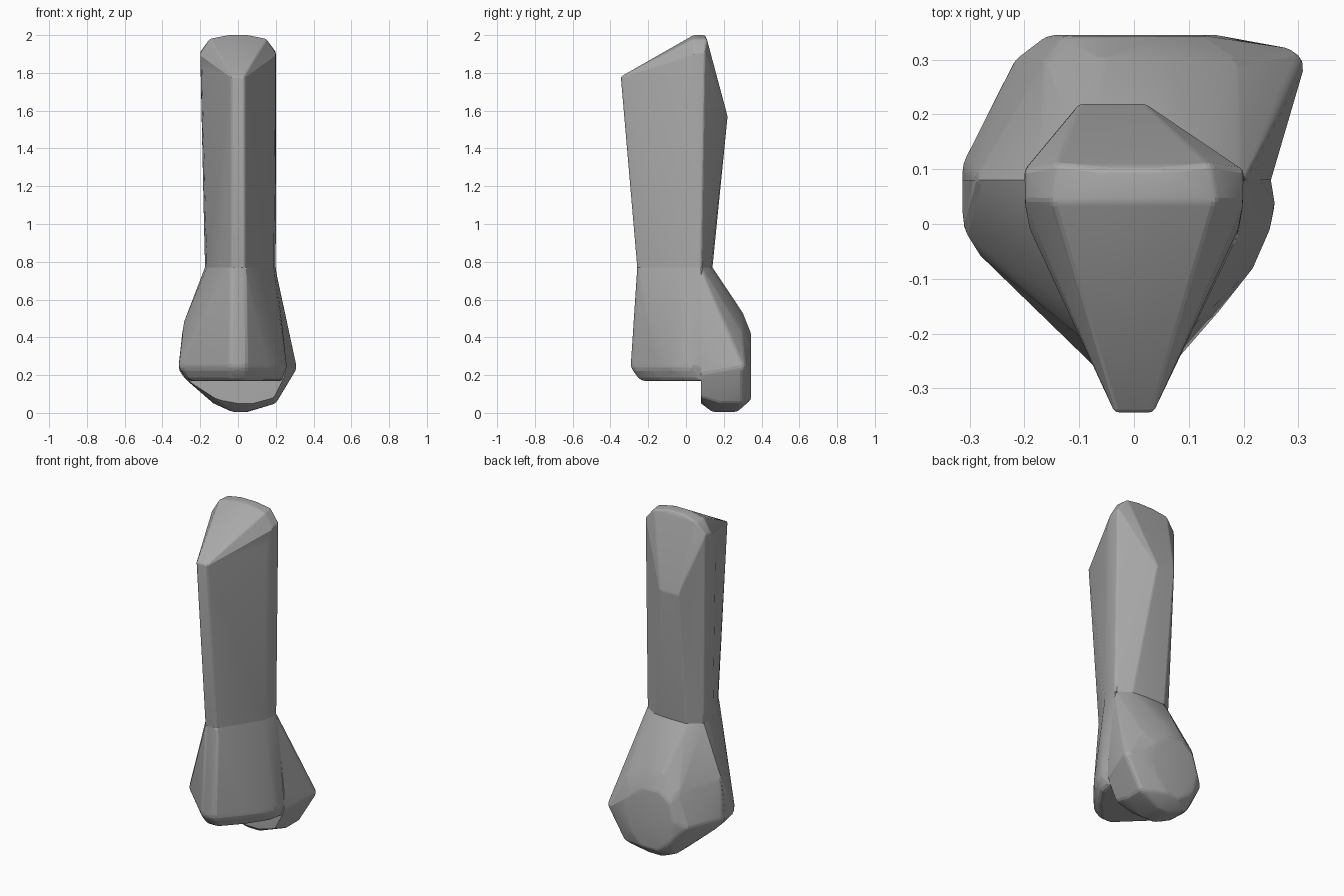
import bpy, bmesh
from math import radians

cube = bpy.data.objects.get("Cube")
if cube:
    bpy.data.objects.remove(cube, do_unlink=True)

grey = bpy.data.materials.new("bone grey")
grey.use_nodes = True
GREY = (0.4, 0.4, 0.4, 1)
grey.diffuse_color = GREY
grey.node_tree.nodes["Principled BSDF"].inputs["Base Color"].default_value = GREY

JOINT_Z = 0.77   # shaft meets the knuckles
SPLIT_Y = 0.08   # front knuckle meets the rear knuckle


def hull(bm):
    res = bmesh.ops.convex_hull(bm, input=bm.verts[:])
    junk = set(res["geom_interior"]) | set(res["geom_unused"])
    bmesh.ops.delete(bm, geom=[g for g in junk if isinstance(g, bmesh.types.BMVert)],
                     context='VERTS')
    bmesh.ops.dissolve_limit(bm, angle_limit=radians(1), verts=bm.verts[:], edges=bm.edges[:])


def on_joint(v):
    return abs(v.co.z - JOINT_Z) < 0.005 or abs(v.co.y - SPLIT_Y) < 0.005


def build(name, points, width):
    """Convex solid with soft edges, left crisp where it meets a neighbour."""
    bm = bmesh.new()
    for p in points:
        bm.verts.new(p)
    hull(bm)
    edges = [e for e in bm.edges if not all(on_joint(v) for v in e.verts)
             and e.calc_face_angle(0) > radians(20)]
    bmesh.ops.bevel(bm, geom=edges, offset=width, segments=2, profile=0.5,
                    affect='EDGES', clamp_overlap=True)
    hull(bm)
    bmesh.ops.recalc_face_normals(bm, faces=bm.faces[:])
    mesh = bpy.data.meshes.new(name)
    bm.to_mesh(mesh)
    bm.free()
    mesh.materials.append(grey)
    obj = bpy.data.objects.new(name, mesh)
    bpy.context.collection.objects.link(obj)
    bpy.ops.object.select_all(action='DESELECT')
    obj.select_set(True)
    bpy.context.view_layer.objects.active = obj
    bpy.ops.object.shade_smooth_by_angle(angle=radians(30))


def at_z(z, outline):
    return [(x, y, z) for x, y in outline]


def at_y(y, outline):
    return [(x, y, z) for x, z in outline]


# Outlines shared by the parts at the joint
front_ring = [(-.175, SPLIT_Y), (-.165, -.02), (-.09, -.17), (-.035, -.258),
              (.035, -.258), (.09, -.17), (.19, -.02), (.2, SPLIT_Y)]
back_ring = [(.2, SPLIT_Y), (.12, .13), (.03, .14), (-.1, .14), (-.175, SPLIT_Y)]

# Shaft: wedge section with a slanted head and a rear ridge
shaft = at_z(JOINT_Z, front_ring + back_ring)
shaft += at_z(1.57, [(-.1, .22), (.02, .22)])
for s in (-1, 1):
    shaft += [(s * .035, -.345, 1.78), (s * .2, .04, 1.9), (s * .2, .1, 1.91),
              (s * .15, .04, 1.98), (s * .14, .11, 1.98), (s * .05, .04, 2.0),
              (s * .05, .1, 2.0), (s * .19, -.01, 1.82)]
build("shaft", shaft, 0.008)

# Front knuckle: flares downward from the shaft to a flat underside
front = at_z(JOINT_Z, front_ring)
front += at_z(.24, [(-.315, SPLIT_Y), (-.315, -.01), (-.29, -.05), (-.04, -.293),
                    (.04, -.293), (.16, -.155), (.22, -.08), (.25, -.01),
                    (.26, .03), (.25, SPLIT_Y)])
front += at_z(.17, [(-.27, SPLIT_Y), (-.25, -.03), (-.035, -.24), (.035, -.24),
                    (.14, -.13), (.22, -.01), (.235, SPLIT_Y)])
front += [(-.29, SPLIT_Y, .47), (.23, SPLIT_Y, .5)]
build("front_knuckle", front, 0.02)

# Rear knuckle: rounded lobe hanging lower, with a nearly round back face
rear = at_z(JOINT_Z, back_ring)
rear += at_y(SPLIT_Y, [(-.29, .47), (-.315, .23), (-.28, .18), (-.11, .07), (0, .05),
                       (.08, .05), (.19, .08), (.25, .2), (.25, .32)])
rear += at_y(.345, [(-.16, .27), (-.13, .14), (-.04, .07), (.05, .07), (.12, .14),
                    (.15, .25), (.12, .36), (.04, .42), (-.06, .42), (-.13, .37)])
rear += at_y(.30, [(-.22, .23), (-.16, .43), (-.06, .53), (.06, .53), (.19, .42),
                   (.315, .24), (.2, .05)])
rear += at_z(.005, [(-.03, .14), (.04, .14), (-.03, .27), (.05, .27)])
rear += [(-.13, .15, .05), (-.13, .29, .05), (.2, .18, .05), (.29, .32, .25),
         (-.315, .11, .24)]
build("rear_knuckle", rear, 0.015)
